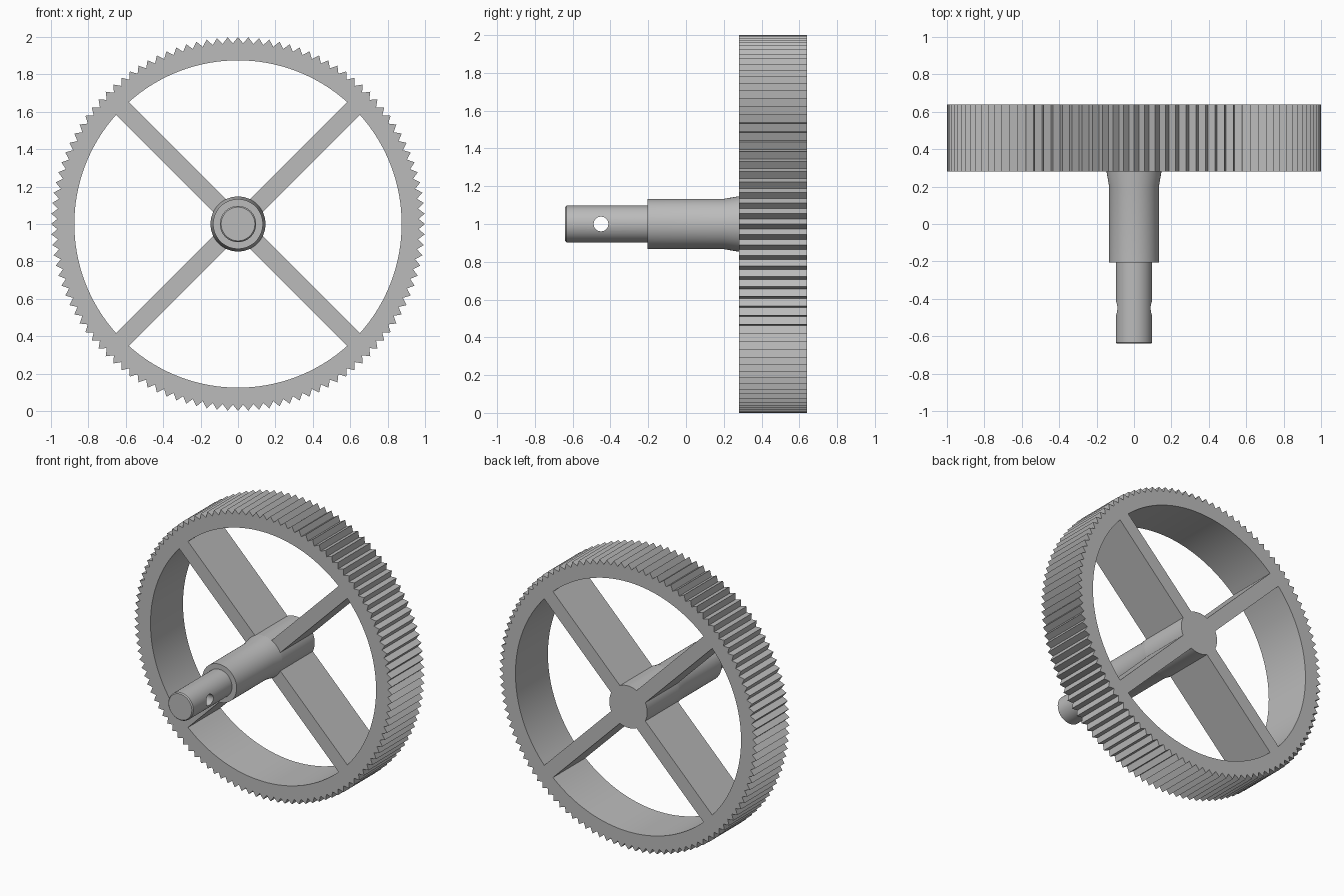
import bpy, bmesh
from math import sin, cos, pi, asin, radians
from mathutils import Matrix

if "Cube" in bpy.data.objects:
    bpy.data.objects.remove(bpy.data.objects["Cube"])

TEETH = 112
TIP_R, ROOT_R, RIM_R, HUB_R = 1.0, 0.966, 0.875, 0.147
SPOKE_HALF = 0.048
FRONT, BACK = 0.28, 0.64

steel = bpy.data.materials.new("plain grey")
steel.diffuse_color = (0.5, 0.5, 0.5, 1)
steel.use_nodes = True
steel.node_tree.nodes["Principled BSDF"].inputs["Base Color"].default_value = (0.5, 0.5, 0.5, 1)


def polar(r, a):
    return (r * cos(a), r * sin(a))


def arc(r, a0, a1, n):
    return [polar(r, a0 + (a1 - a0) * i / n) for i in range(n + 1)]


def activate(obj):
    bpy.ops.object.select_all(action='DESELECT')
    obj.select_set(True)
    bpy.context.view_layer.objects.active = obj


def smooth(obj):
    activate(obj)
    bpy.ops.object.shade_smooth_by_angle(angle=radians(25))


# Toothed wheel: a flat outline with four windows, extruded
curve = bpy.data.curves.new("toothed_wheel", 'CURVE')
curve.dimensions = '2D'
curve.fill_mode = 'BOTH'
curve.extrude = (BACK - FRONT) / 2


def add_outline(points):
    spline = curve.splines.new('POLY')
    spline.points.add(len(points) - 1)
    for p, (x, y) in zip(spline.points, points):
        p.co = (x, y, 0, 1)
    spline.use_cyclic_u = True


add_outline([polar(ROOT_R if i % 2 else TIP_R, pi * i / TEETH) for i in range(2 * TEETH)])
for k in range(4):
    start, end = pi / 4 + k * pi / 2, 3 * pi / 4 + k * pi / 2
    outer, inner = asin(SPOKE_HALF / RIM_R), asin(SPOKE_HALF / HUB_R)
    add_outline(arc(RIM_R, start + outer, end - outer, 32)
                + arc(HUB_R, end - inner, start + inner, 12))

wheel = bpy.data.objects.new("toothed_wheel", curve)
bpy.context.collection.objects.link(wheel)
activate(wheel)
bpy.ops.object.convert(target='MESH')
wheel = bpy.context.object
bm = bmesh.new()
bm.from_mesh(wheel.data)
bmesh.ops.remove_doubles(bm, verts=bm.verts, dist=0.0001)
bmesh.ops.recalc_face_normals(bm, faces=bm.faces)
bmesh.ops.transform(bm, verts=bm.verts,
                    matrix=Matrix.Translation((0, (FRONT + BACK) / 2, 1)) @ Matrix.Rotation(pi / 2, 4, 'X'))
bm.to_mesh(wheel.data)
bm.free()
wheel.data.materials.clear()
wheel.data.materials.append(steel)
smooth(wheel)

# Stepped shaft: a lathed profile of (radius, y) along the axle
profile = [(0, -0.64), (0.09, -0.64), (0.097, -0.633), (0.097, -0.205),
           (0.133, -0.205), (0.133, 0.2), (HUB_R, FRONT), (HUB_R, FRONT + 0.02), (0, FRONT + 0.02)]
bm = bmesh.new()
verts = [bm.verts.new((r, y, 0)) for r, y in profile]
edges = [bm.edges.new(pair) for pair in zip(verts, verts[1:])]
bmesh.ops.spin(bm, geom=verts + edges, cent=(0, 0, 0), axis=(0, 1, 0), angle=2 * pi, steps=64)
bmesh.ops.remove_doubles(bm, verts=bm.verts, dist=0.0001)
bmesh.ops.recalc_face_normals(bm, faces=bm.faces)
mesh = bpy.data.meshes.new("stepped_shaft")
bm.to_mesh(mesh)
bm.free()
shaft = bpy.data.objects.new("stepped_shaft", mesh)
shaft.location.z = 1
bpy.context.collection.objects.link(shaft)
mesh.materials.append(steel)

# Cross hole for a pin near the shaft end
bpy.ops.mesh.primitive_cylinder_add(vertices=32, radius=0.039, depth=0.5,
                                    location=(0, -0.45, 1), rotation=(0, pi / 2, 0))
cutter = bpy.context.object
cutter.name = "pin_hole_cutter"
cutter.data.materials.append(steel)
cut = shaft.modifiers.new("pin_hole", 'BOOLEAN')
cut.operation = 'DIFFERENCE'
cut.solver = 'EXACT'
cut.object = cutter
activate(shaft)
bpy.ops.object.modifier_apply(modifier=cut.name)
bpy.data.objects.remove(cutter)
smooth(shaft)
